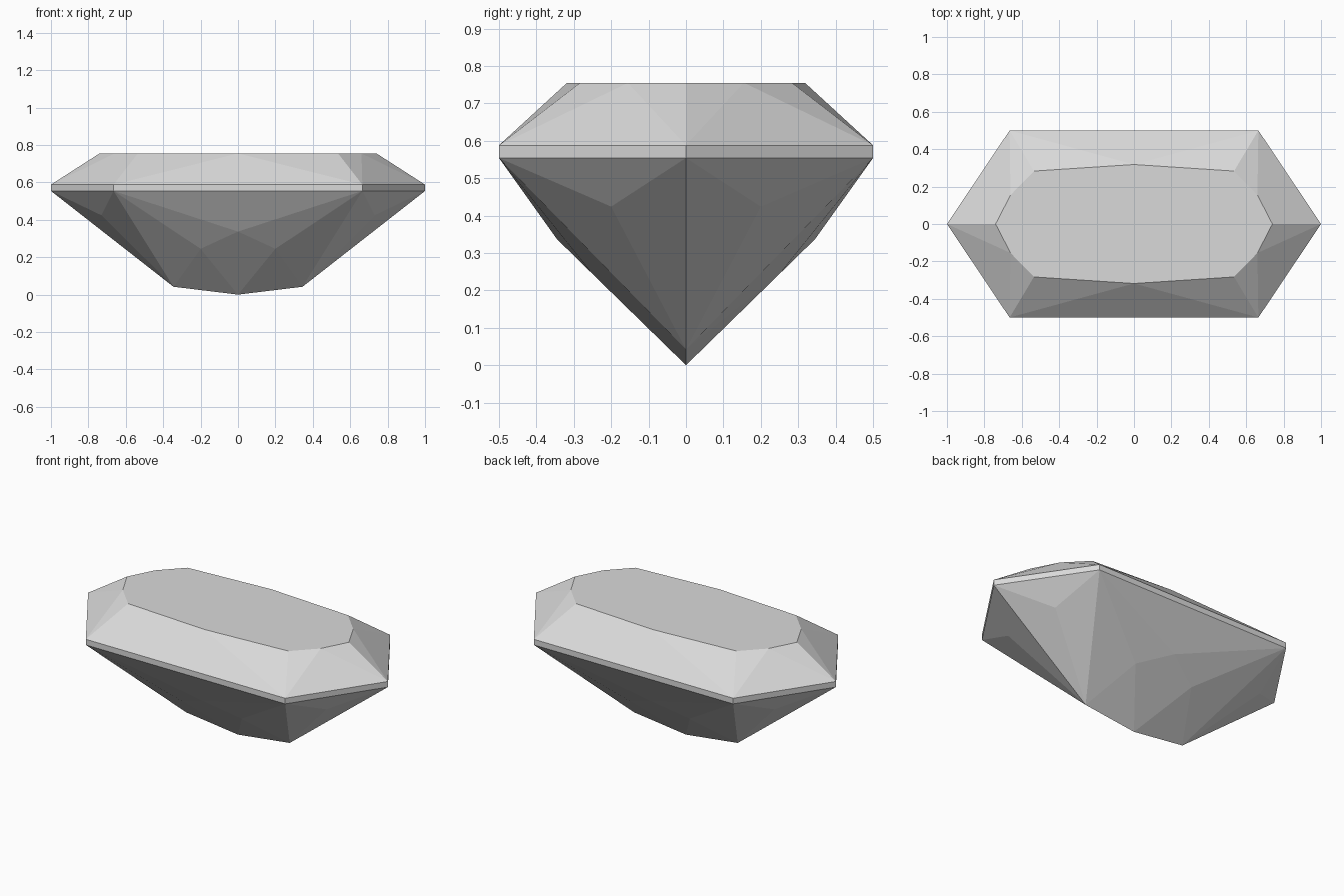
import bpy
import bmesh
import math

cube = bpy.data.objects.get("Cube")
if cube:
    bpy.data.objects.remove(cube, do_unlink=True)

# Key heights of the cut stone
TABLE, GIRDLE_TOP, GIRDLE_BOTTOM, KEEL = 0.755, 0.588, 0.554, 0.042

# One quarter of the stone's corners, mirrored in x and y below
table = [(0.74, 0, TABLE), (0.66, 0.155, TABLE), (0.535, 0.283, TABLE), (0, 0.318, TABLE)]
girdle = [(x, y, z) for z in (GIRDLE_TOP, GIRDLE_BOTTOM) for x, y in ((1, 0), (0.665, 0.5))]
pavilion = [(0.73, 0.2, 0.424), (0, 0.345, 0.337), (0.2, 0.251, 0.245)]
keel = [(0.345, 0, KEEL), (0, 0, 0)]

corners = {(sx * x, sy * y, z)
           for x, y, z in table + girdle + pavilion + keel
           for sx in (1, -1) for sy in (1, -1)}

# Flat facets spanning the corners
bm = bmesh.new()
for co in sorted(corners):
    bm.verts.new(co)
bmesh.ops.convex_hull(bm, input=bm.verts)
bmesh.ops.dissolve_limit(bm, angle_limit=math.radians(0.5),
                         verts=bm.verts, edges=bm.edges)
bmesh.ops.recalc_face_normals(bm, faces=bm.faces)
mesh = bpy.data.meshes.new("gemstone")
bm.to_mesh(mesh)
bm.free()

# Pale grey stone colour
grey = bpy.data.materials.new("pale_grey")
grey.use_nodes = True
colour = (0.7, 0.7, 0.7, 1)
grey.diffuse_color = colour
grey.node_tree.nodes["Principled BSDF"].inputs["Base Color"].default_value = colour
mesh.materials.append(grey)

gem = bpy.data.objects.new("gemstone", mesh)
bpy.context.collection.objects.link(gem)
